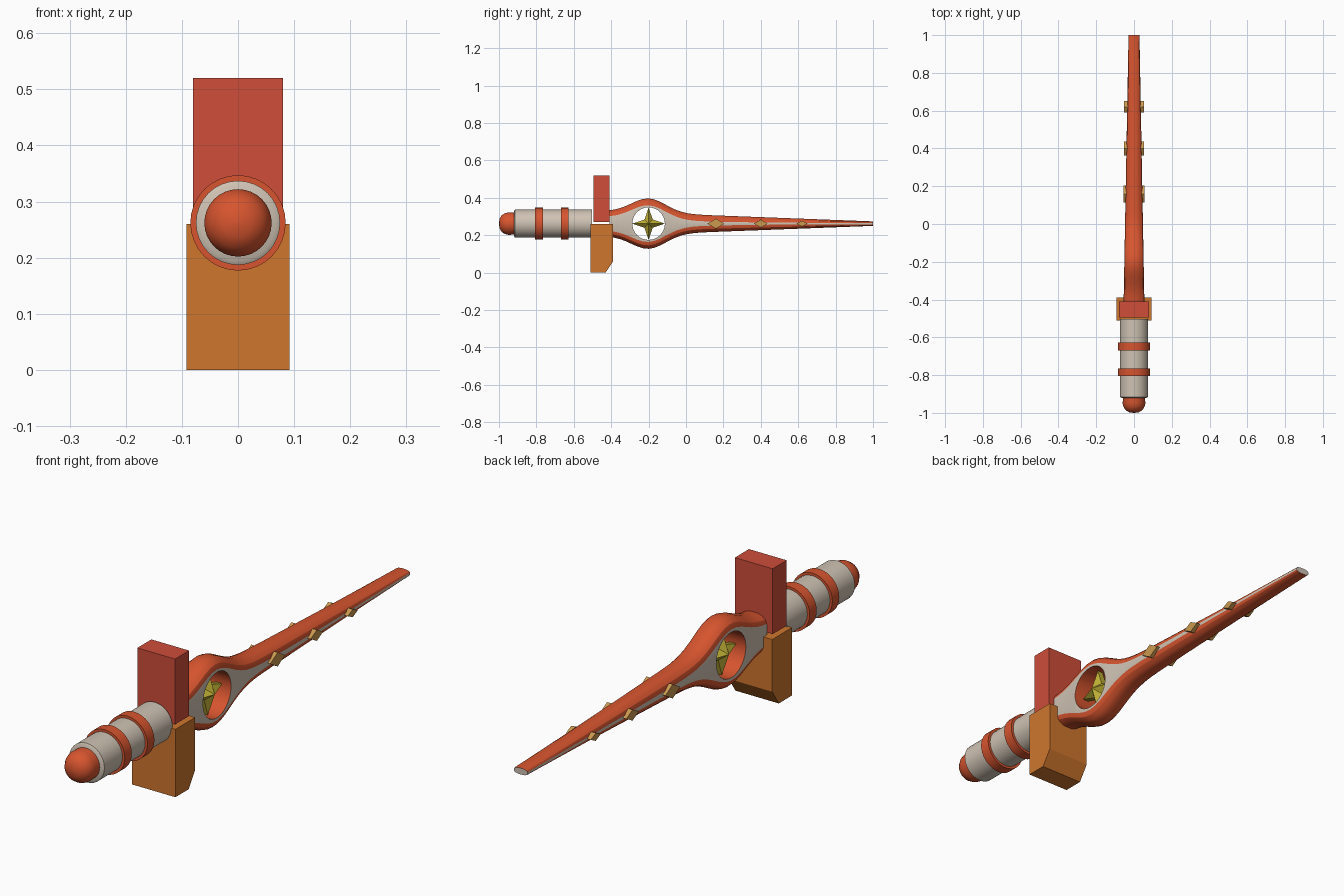
import bpy, bmesh, math

if "Cube" in bpy.data.objects:
    bpy.data.objects.remove(bpy.data.objects["Cube"])

ZC = 0.262  # height of the long axis


def mat(name, rgb):
    m = bpy.data.materials.new(name)
    m.diffuse_color = (*rgb, 1)
    m.use_nodes = True
    m.node_tree.nodes["Principled BSDF"].inputs["Base Color"].default_value = m.diffuse_color
    return m


RED = mat("orange red", (0.68, 0.09, 0.028))
GUARD_RED = mat("brick red", (0.62, 0.075, 0.042))
ORANGE = mat("orange", (0.62, 0.18, 0.026))
BEIGE = mat("warm grey", (0.62, 0.54, 0.45))
YELLOW = mat("star yellow", (0.52, 0.43, 0.035))
GOLD = mat("gold", (0.60, 0.32, 0.08))


def make(name, verts, faces, mats, smooth=None):
    me = bpy.data.meshes.new(name)
    me.from_pydata(verts, [], faces)
    for m in mats:
        me.materials.append(m)
    bm = bmesh.new()
    bm.from_mesh(me)
    bmesh.ops.recalc_face_normals(bm, faces=bm.faces)
    bm.to_mesh(me)
    bm.free()
    ob = bpy.data.objects.new(name, me)
    bpy.context.collection.objects.link(ob)
    if smooth:
        smooth_by_angle(ob, smooth)
    return ob


def smooth_by_angle(ob, deg):
    bpy.ops.object.select_all(action='DESELECT')
    ob.select_set(True)
    bpy.context.view_layer.objects.active = ob
    bpy.ops.object.shade_smooth_by_angle(angle=math.radians(deg))


def loft(rings):
    """Verts and faces of a closed tube through equal-length rings."""
    n = len(rings[0])
    verts = [p for r in rings for p in r]
    faces = [(i * n + j, i * n + (j + 1) % n, (i + 1) * n + (j + 1) % n, (i + 1) * n + j)
             for i in range(len(rings) - 1) for j in range(n)]
    faces += [tuple(range(n)), tuple(range(len(verts) - n, len(verts)))]
    return verts, faces


def lathe(name, profile, m, n=32):
    """Turn (radius, y) points about the long axis."""
    rings = [[(r * math.cos(a), y, ZC + r * math.sin(a))
              for a in (2 * math.pi * k / n for k in range(n))] for r, y in profile]
    return make(name, *loft(rings), [m], 35)


def prism(name, outline, x0, x1, m):
    """Extrude a (y, z) outline along x."""
    return make(name, *loft([[(x, y, z) for y, z in outline] for x in (x0, x1)]), [m])


# Handle: grip, pommel and two bands
lathe("grip", [(0.067, -0.92), (0.075, -0.915), (0.075, -0.503)], BEIGE)
lathe("pommel", [(0.058, -0.90), (0.060, -0.95), (0.056, -0.967), (0.045, -0.985),
                 (0.025, -0.997), (0.002, -1.0)], RED)
for i, y in enumerate((-0.785, -0.648)):
    lathe(f"grip_band_{i + 1}", [(0.07, y - 0.021), (0.085, y - 0.021),
                                 (0.085, y + 0.021), (0.07, y + 0.021)], RED)

# Guard: upper and lower blocks
prism("upper_guard", [(-0.495, 0.27), (-0.41, 0.27), (-0.41, 0.52), (-0.495, 0.52)],
      -0.08, 0.08, GUARD_RED)
prism("lower_guard", [(-0.51, 0), (-0.43, 0), (-0.39, 0.06), (-0.39, 0.26), (-0.51, 0.26)],
      -0.092, 0.092, ORANGE)


# Blade: rounded red edges, flat grey sides, swelling around the hole
def half_width(y):
    return 0.055 - 0.026 * (y + 0.41) / 1.41


def section(y):
    bulge = math.exp(-((y + 0.2) / 0.13) ** 2)
    h = 0.012 + 0.038 * (1 - y) + 0.077 * bulge
    g = 0.004 + 0.03 * ((1 - y) / 1.4) ** 3 + 0.075 * bulge
    w, d = half_width(y), h - g
    q = [(w, g), (0.88 * w, g + 0.5 * d), (0.62 * w, g + 0.83 * d), (0.3 * w, h)]
    pts = q + [(-x, z) for x, z in reversed(q)]
    pts += [(-x, -z) for x, z in pts]
    return [(x, y, ZC + z) for x, z in pts]


stations = [-0.41 + 0.03 * i for i in range(20)] + [0.25, 0.4, 0.6, 0.8, 1.0]
blade = make("blade", *loft([section(y) for y in stations]), [RED, BEIGE])
for p in blade.data.polygons:
    if abs(p.normal.x) > 0.99 or p.normal.y > 0.9:
        p.material_index = 1

# Round hole through the blade
circle = [(-0.2 + 0.087 * math.cos(math.tau * k / 32), ZC + 0.087 * math.sin(math.tau * k / 32))
          for k in range(32)]
cutter = prism("hole_cutter", circle, -0.2, 0.2, RED)
cutter.hide_render = True
mod = blade.modifiers.new("hole", 'BOOLEAN')
mod.operation = 'DIFFERENCE'
mod.solver = 'EXACT'
mod.object = cutter
bpy.context.view_layer.objects.active = blade
bpy.ops.object.modifier_apply(modifier="hole")
bpy.data.objects.remove(cutter)
smooth_by_angle(blade, 28)

# Four-pointed star inside the hole, ridged on both sides
star = [(-0.2 + r * math.cos(k * math.pi / 4), ZC + r * math.sin(k * math.pi / 4))
        for k, r in enumerate([0.087, 0.031] * 4)]
verts = [(x, y, z) for x in (-0.012, 0.012) for y, z in star]
verts += [(-0.042, -0.2, ZC), (0.042, -0.2, ZC)]
faces = []
for k in range(8):
    j = (k + 1) % 8
    faces += [(k, j, 8 + j, 8 + k), (k, j, 16), (8 + k, 8 + j, 17)]
make("star", verts, faces, [YELLOW])

# Diamond studs along both sides of the blade
for i, (y, a, b) in enumerate([(0.16, 0.045, 0.027), (0.40, 0.038, 0.021), (0.62, 0.03, 0.015)]):
    for side, s in (("right", 1), ("left", -1)):
        prism(f"stud_{side}_{i + 1}", [(y - a, ZC), (y, ZC + b), (y + a, ZC), (y, ZC - b)],
              s * 0.02, s * (0.056 - 0.002 * i), GOLD)
